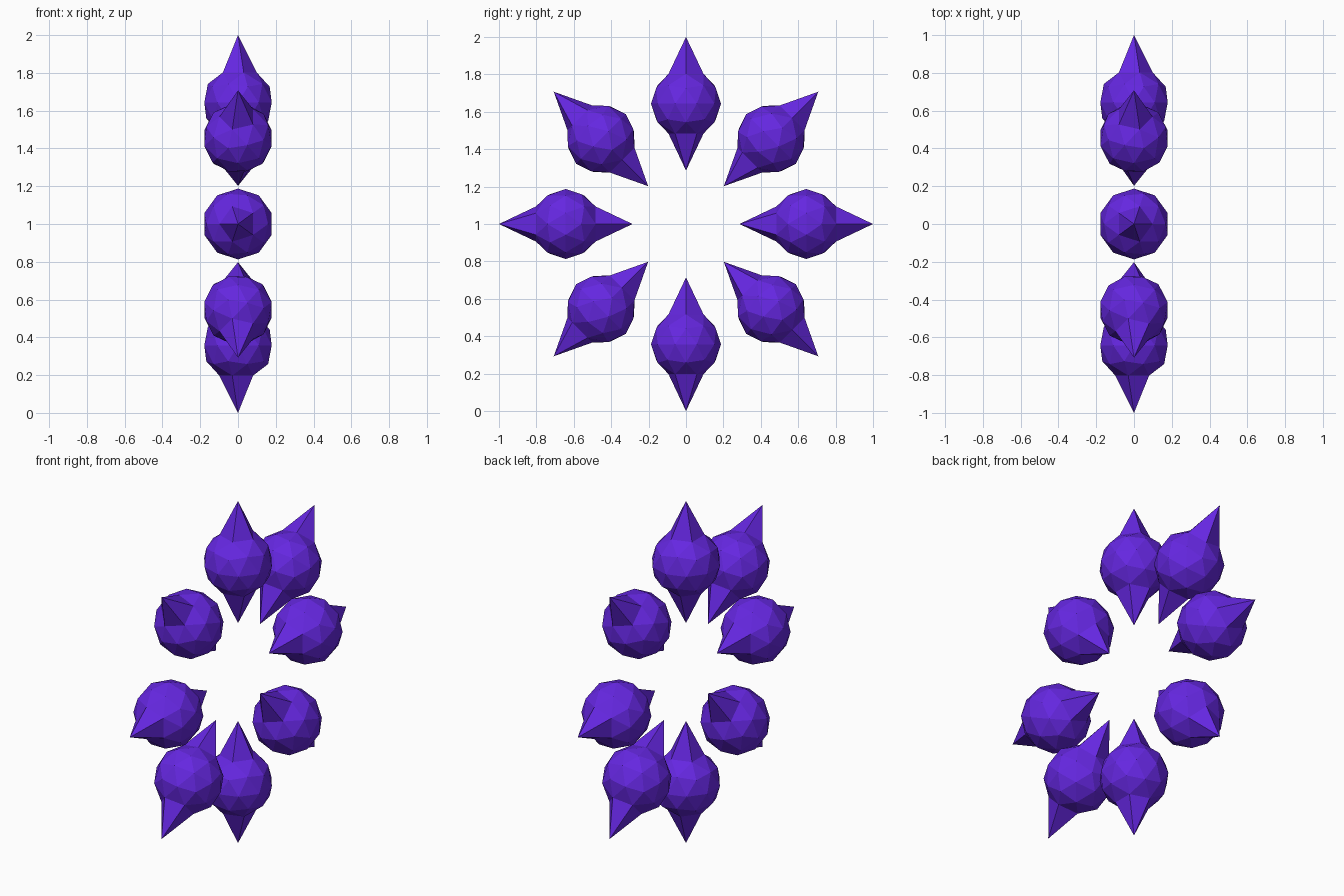
import bpy, bmesh, math
from mathutils import Matrix

if "Cube" in bpy.data.objects:
    bpy.data.objects.remove(bpy.data.objects["Cube"])

BALL_R = 0.1875    # faceted ball radius
SPIKE = 0.357      # spike tip distance from ball centre
RING_R = 0.643     # ball centre distance from ring centre

purple = bpy.data.materials.new("purple")
purple.diffuse_color = (0.13, 0.02, 0.75, 1)
purple.use_nodes = True
purple.node_tree.nodes["Principled BSDF"].inputs["Base Color"].default_value = purple.diffuse_color


def spiked_ball(name, angle, side):
    """Low-poly ball with both poles pulled into spikes, placed on the ring."""
    bm = bmesh.new()
    bmesh.ops.create_icosphere(bm, subdivisions=2, radius=BALL_R)
    for v in bm.verts:
        if abs(v.co.z) > 0.99 * BALL_R:
            v.co = (0, 0, math.copysign(SPIKE, v.co.z))
    place = (Matrix.Translation((0, 0, 1))
             @ Matrix.Rotation(angle, 4, 'X')
             @ Matrix.Translation((0, 0, side * RING_R)))
    bm.transform(place)
    mesh = bpy.data.meshes.new(name)
    bm.to_mesh(mesh)
    bm.free()
    mesh.materials.append(purple)
    obj = bpy.data.objects.new(name, mesh)
    bpy.context.collection.objects.link(obj)


# Four opposite pairs, each turned a further 45 degrees about x
for k in range(4):
    for side, label in ((1, "a"), (-1, "b")):
        spiked_ball(f"spiked_ball_{k + 1}{label}", -k * math.pi / 4, side)
